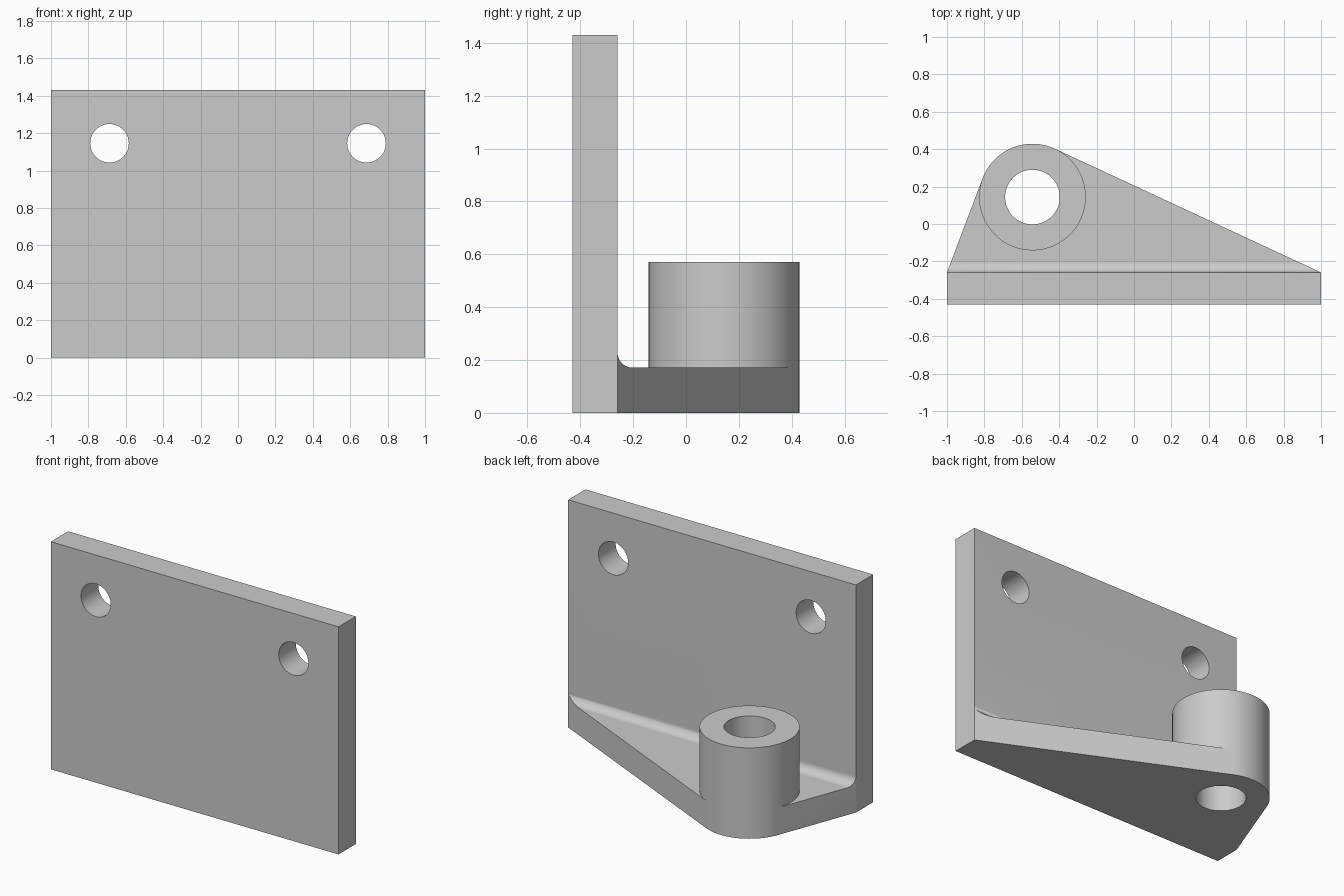
import bpy, bmesh, math
from mathutils import Matrix, Vector

cube = bpy.data.objects.get("Cube")
if cube:
    bpy.data.objects.remove(cube, do_unlink=True)

# Main dimensions
HEIGHT, BACK, THICK = 1.43, 0.43, 0.171
WALL_Y = -BACK + THICK
BOSS_X, BOSS_Y, BOSS_R, BOSS_H, BORE_R = -0.543, 0.144, 0.285, 0.571, 0.146
FILLET, SIDES = 0.057, 96

grey = bpy.data.materials.new("plain grey")
grey.use_nodes = True
colour = (0.6, 0.6, 0.6, 1)
grey.diffuse_color = colour
bsdf = next(n for n in grey.node_tree.nodes if n.type == 'BSDF_PRINCIPLED')
bsdf.inputs["Base Color"].default_value = colour


def prism(name, points, offset):
    """Extrude a closed planar outline by the offset vector."""
    bm = bmesh.new()
    face = bm.faces.new([bm.verts.new(p) for p in points])
    top = bmesh.ops.extrude_face_region(bm, geom=[face])["geom"]
    bmesh.ops.translate(bm, vec=Vector(offset),
                        verts=[v for v in top if isinstance(v, bmesh.types.BMVert)])
    bmesh.ops.recalc_face_normals(bm, faces=bm.faces)
    mesh = bpy.data.meshes.new(name)
    bm.to_mesh(mesh)
    bm.free()
    mesh.materials.append(grey)
    obj = bpy.data.objects.new(name, mesh)
    bpy.context.collection.objects.link(obj)
    return obj


def circle(radius, centre, turn=Matrix.Identity(3)):
    steps = [2 * math.pi * i / SIDES for i in range(SIDES)]
    return [Vector(centre) + turn @ Vector((radius * math.cos(a), radius * math.sin(a), 0))
            for a in steps]


def apply(obj, modifier):
    bpy.context.view_layer.objects.active = obj
    bpy.ops.object.modifier_apply(modifier=modifier.name)


def combine(obj, other, operation):
    mod = obj.modifiers.new(operation, 'BOOLEAN')
    mod.operation, mod.solver, mod.object = operation, 'EXACT', other
    apply(obj, mod)
    bpy.data.objects.remove(other, do_unlink=True)


def hull(points):
    """Convex outline, counter-clockwise."""
    pts = sorted((p[0], p[1]) for p in points)

    def chain(seq):
        out = []
        for p in seq:
            while len(out) > 1 and ((out[-1][0] - out[-2][0]) * (p[1] - out[-2][1])
                                    <= (out[-1][1] - out[-2][1]) * (p[0] - out[-2][0])):
                out.pop()
            out.append(p)
        return out[:-1]
    return chain(pts) + chain(pts[::-1])


# Upright plate
bracket = prism("mounting_bracket",
                [(-1, -BACK, 0), (1, -BACK, 0), (1, WALL_Y, 0), (-1, WALL_Y, 0)],
                (0, 0, HEIGHT))

# Base web: corners of the plate wrapped tangentially around the boss
ring = circle(BOSS_R, (BOSS_X, BOSS_Y, 0))
corners = [(x, y) for x in (-1, 1) for y in (WALL_Y, WALL_Y - THICK / 2)]
outline = hull(ring + corners)
web = prism("base_web", [(x, y, 0) for x, y in outline], (0, 0, THICK + FILLET))

# Trim the web top, leaving a concave fillet against the plate
trim = []
for i in range(13):
    a = math.pi * (1 + i / 24)
    trim.append((-2, WALL_Y + FILLET * (1 + math.cos(a)),
                 THICK + FILLET * (1 + math.sin(a))))
trim += [(-2, 1, THICK), (-2, 1, 1), (-2, WALL_Y, 1)]
combine(web, prism("fillet_trim", trim, (4, 0, 0)), 'DIFFERENCE')

# Boss sharing the rounded end of the web
combine(web, prism("boss", ring, (0, 0, BOSS_H)), 'UNION')
combine(bracket, web, 'UNION')

# Boss bore and the two bolt holes
combine(bracket, prism("bore", circle(BORE_R, (BOSS_X, BOSS_Y, -1)), (0, 0, 3)), 'DIFFERENCE')
upright = Matrix.Rotation(math.pi / 2, 3, 'X')
for x in (-0.687, 0.687):
    hole = prism("bolt_hole", circle(0.103, (x, -1, 1.146), upright), (0, 1.5, 0))
    combine(bracket, hole, 'DIFFERENCE')

# Smooth the round surfaces while keeping flats flat
bpy.ops.object.select_all(action='DESELECT')
bracket.select_set(True)
bpy.context.view_layer.objects.active = bracket
bpy.ops.object.shade_smooth_by_angle(angle=math.radians(30))
weighted = bracket.modifiers.new("flat_normals", 'WEIGHTED_NORMAL')
weighted.keep_sharp = True
apply(bracket, weighted)
